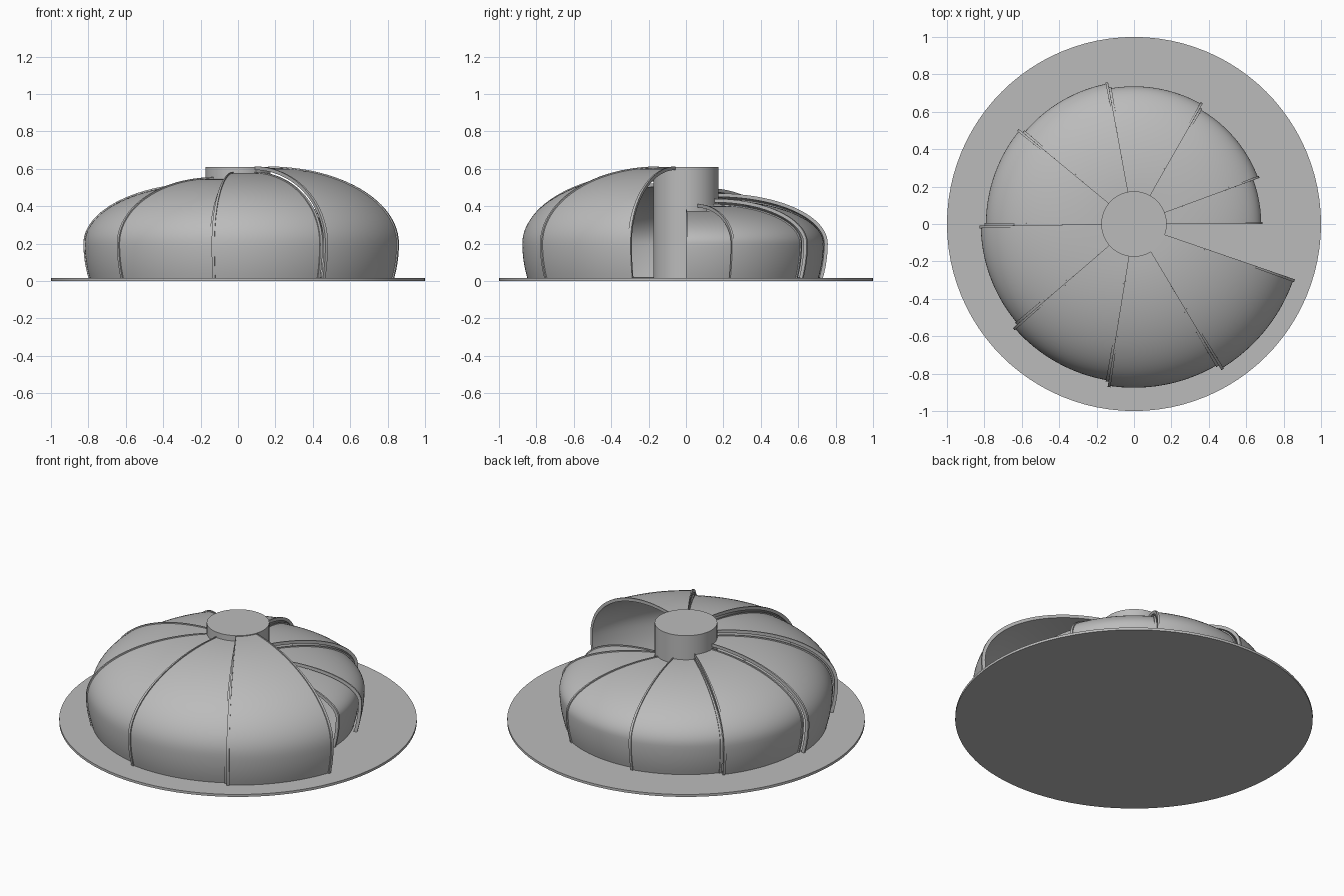
import bpy
import bmesh
from math import cos, sin, pi, radians

cube = bpy.data.objects.get("Cube")
if cube:
    bpy.data.objects.remove(cube)

grey = bpy.data.materials.new("plain_grey")
grey.use_nodes = True
colour = (0.5, 0.5, 0.5, 1)
grey.diffuse_color = colour
grey.node_tree.nodes["Principled BSDF"].inputs["Base Color"].default_value = colour

HUB_R, BASE_Z, WAIST_Z = 0.175, 0.015, 0.2
COUNT, STEP, LAST_EDGE = 9, 40.1, 341


def finish(obj):
    obj.data.materials.append(grey)
    bpy.ops.object.select_all(action='DESELECT')
    obj.select_set(True)
    bpy.context.view_layer.objects.active = obj
    for mod in list(obj.modifiers):
        bpy.ops.object.modifier_apply(modifier=mod.name)
    bpy.ops.object.shade_smooth_by_angle(angle=radians(35))


def cylinder(name, radius, z0, z1):
    bpy.ops.mesh.primitive_cylinder_add(vertices=96, radius=radius, depth=z1 - z0,
                                        location=(0, 0, (z0 + z1) / 2))
    obj = bpy.context.object
    obj.name = name
    finish(obj)


def dome_profile(radius, top):
    """Quarter ellipse from the hub to the waist, then a slight tuck to the base."""
    pts = []
    for i in range(25):
        a = pi / 2 * i / 24
        pts.append((HUB_R - 0.005 + (radius - HUB_R + 0.005) * sin(a),
                    WAIST_Z + (top - WAIST_Z) * cos(a)))
    for i in range(1, 9):
        t = i / 8
        pts.append((radius - 0.027 * t * t, WAIST_Z - (WAIST_Z - BASE_Z) * t))
    return pts


def swept_shell(name, profile, start, end, steps, thickness, offset):
    """Revolve a profile through part of a turn and give it thickness."""
    bm = bmesh.new()
    grid = []
    for j in range(steps + 1):
        a = radians(start + (end - start) * j / steps)
        grid.append([bm.verts.new((r * cos(a), r * sin(a), z)) for r, z in profile])
    for left, right in zip(grid, grid[1:]):
        for i in range(len(profile) - 1):
            bm.faces.new((left[i], left[i + 1], right[i + 1], right[i]))
    mesh = bpy.data.meshes.new(name)
    bm.to_mesh(mesh)
    bm.free()
    obj = bpy.data.objects.new(name, mesh)
    bpy.context.collection.objects.link(obj)
    mod = obj.modifiers.new("thickness", 'SOLIDIFY')
    mod.thickness = thickness
    mod.offset = offset
    finish(obj)


# Base plate and central hub
cylinder("base_plate", 1, 0, BASE_Z)
cylinder("hub", HUB_R, BASE_Z, 0.61)

# Nested shell segments, each a little larger than the one before
for k in range(COUNT):
    profile = dome_profile(0.68 + 0.0279 * k, 0.375 + 0.0288 * k)
    start = LAST_EDGE - STEP * (COUNT - k) if k else 0
    end = start + STEP
    swept_shell(f"shell_segment_{k + 1}", profile, start, end, 24, 0.012, -1)
    # Raised rims along both edges
    swept_shell(f"start_rim_{k + 1}", profile, start, start + 1, 1, 0.007, 1)
    swept_shell(f"end_rim_{k + 1}", profile, end - 1, end, 1, 0.007, 1)
